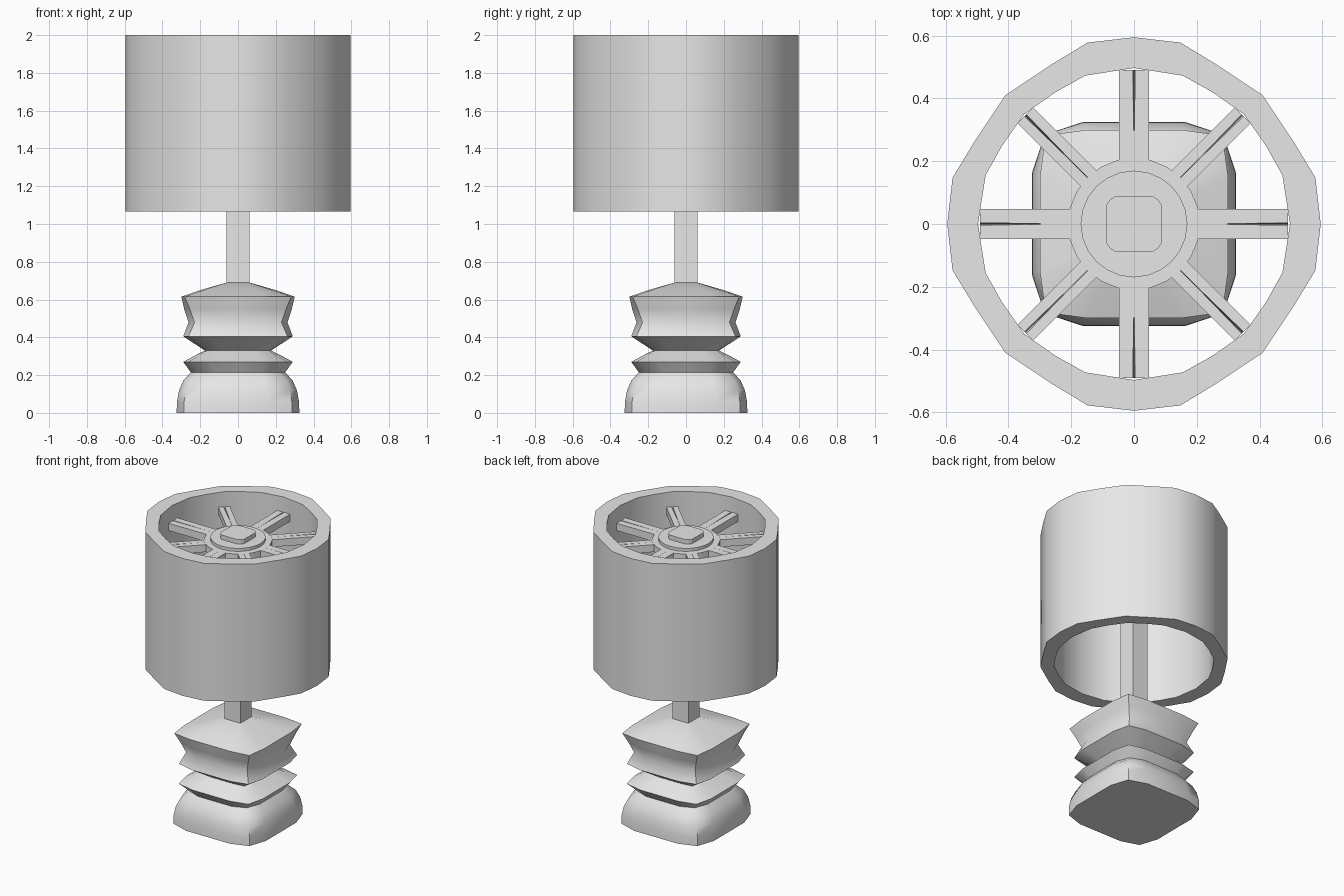
import bpy, bmesh, math
from mathutils import Matrix, Vector

if "Cube" in bpy.data.objects:
    bpy.data.objects.remove(bpy.data.objects["Cube"])

grey = bpy.data.materials.new("warm_grey")
grey.use_nodes = True
COLOUR = (0.8, 0.8, 0.8, 1)
grey.diffuse_color = COLOUR
grey.node_tree.nodes["Principled BSDF"].inputs["Base Color"].default_value = COLOUR


def finish(bm, name, angle=None):
    bmesh.ops.recalc_face_normals(bm, faces=bm.faces)
    mesh = bpy.data.meshes.new(name)
    bm.to_mesh(mesh)
    bm.free()
    obj = bpy.data.objects.new(name, mesh)
    bpy.context.collection.objects.link(obj)
    mesh.materials.append(grey)
    if angle:
        bpy.ops.object.select_all(action="DESELECT")
        obj.select_set(True)
        bpy.context.view_layer.objects.active = obj
        bpy.ops.object.shade_smooth_by_angle(angle=math.radians(angle))
    return obj


def turn4(quarter):
    """Repeat a quarter outline around the z axis."""
    return [Matrix.Rotation(k * math.pi / 2, 2) @ Vector(p) for k in range(4) for p in quarter]


def loft(bm, rings, closed=False):
    """Join equal outlines, given as (points, z), into a skin."""
    loops = [[bm.verts.new((p[0], p[1], z)) for p in pts] for pts, z in rings]
    pairs = list(zip(loops, loops[1:]))
    if closed:
        pairs.append((loops[-1], loops[0]))
    else:
        bm.faces.new(loops[0])
        bm.faces.new(loops[-1])
    for a, b in pairs:
        for i in range(len(a)):
            j = (i + 1) % len(a)
            bm.faces.new((a[i], a[j], b[j], b[i]))


# Thick, slightly uneven round shade
outer = turn4([(0.595, 0), (0.578, 0.148), (0.507, 0.265), (0.41, 0.41), (0.265, 0.507), (0.148, 0.578)])
inner = turn4([(0.497, 0), (0.473, 0.155), (0.42, 0.25), (0.35, 0.35), (0.25, 0.42), (0.155, 0.473)])
bm = bmesh.new()
loft(bm, [(outer, 1.065), (outer, 2), (inner, 2), (inner, 1.065)], closed=True)
finish(bm, "shade", 25)


# Pinched square base: half width, corner reach, height
def pillow(half, corner):
    f = half * 0.5
    return turn4([(half, -f), (half, 0), (half, f), (corner, corner)])


profile = [(0.325, 0.285, 0), (0.323, 0.285, 0.06), (0.312, 0.275, 0.12), (0.29, 0.255, 0.17),
           (0.25, 0.215, 0.215), (0.29, 0.262, 0.27), (0.235, 0.205, 0.3), (0.175, 0.165, 0.33),
           (0.29, 0.262, 0.405), (0.262, 0.23, 0.48), (0.285, 0.255, 0.55), (0.3, 0.282, 0.615),
           (0.2, 0.18, 0.65), (0.06, 0.06, 0.69)]
bm = bmesh.new()
loft(bm, [(pillow(h, c), z) for h, c, z in profile])
finish(bm, "base", 50)

# Square pole
bm = bmesh.new()
bmesh.ops.create_cube(bm, size=1, matrix=Matrix.Translation((0, 0, 1.28)) @ Matrix.Diagonal((0.12, 0.12, 1.22, 1)))
finish(bm, "pole")

# Stepped hub
circle = [(math.cos(a * math.pi / 12), math.sin(a * math.pi / 12)) for a in range(24)]


def scaled(r):
    return [(x * r, y * r) for x, y in circle]


bm = bmesh.new()
loft(bm, [(scaled(r), z) for r, z in ((0.21, 1.85), (0.21, 1.9), (0.17, 1.9), (0.17, 1.92))])
finish(bm, "hub")
bm = bmesh.new()
cap = turn4([(0.088, -0.06), (0.09, 0), (0.088, 0.06), (0.075, 0.077), (0.06, 0.088)])[:20]
cap = turn4([(0.088, -0.06), (0.09, 0), (0.088, 0.06), (0.077, 0.077)])
loft(bm, [(cap, 1.9), (cap, 1.95)])
finish(bm, "hub_cap")

# Eight spokes, each with a narrow groove along its outer half
for k in range(8):
    w = 0.048 if k % 2 == 0 else 0.036
    bm = bmesh.new()
    sections = [(0.15, 0.0005), (0.28, 0.0005), (0.49, 0.004)]
    loops = []
    for r, g in sections:
        depth = 0.02 if r > 0.2 else 0.0
        pts = [(-w, 1.85), (w, 1.85), (w, 1.9), (g, 1.9), (0, 1.9 - depth), (-g, 1.9), (-w, 1.9)]
        loops.append([bm.verts.new((r, y, z)) for y, z in pts])
    for a, b in zip(loops, loops[1:]):
        for i in range(7):
            j = (i + 1) % 7
            bm.faces.new((a[i], a[j], b[j], b[i]))
    bm.faces.new(loops[0])
    bm.faces.new(loops[-1])
    bm.transform(Matrix.Rotation(k * math.pi / 4, 4, "Z"))
    finish(bm, "spoke_%d" % (k + 1))
